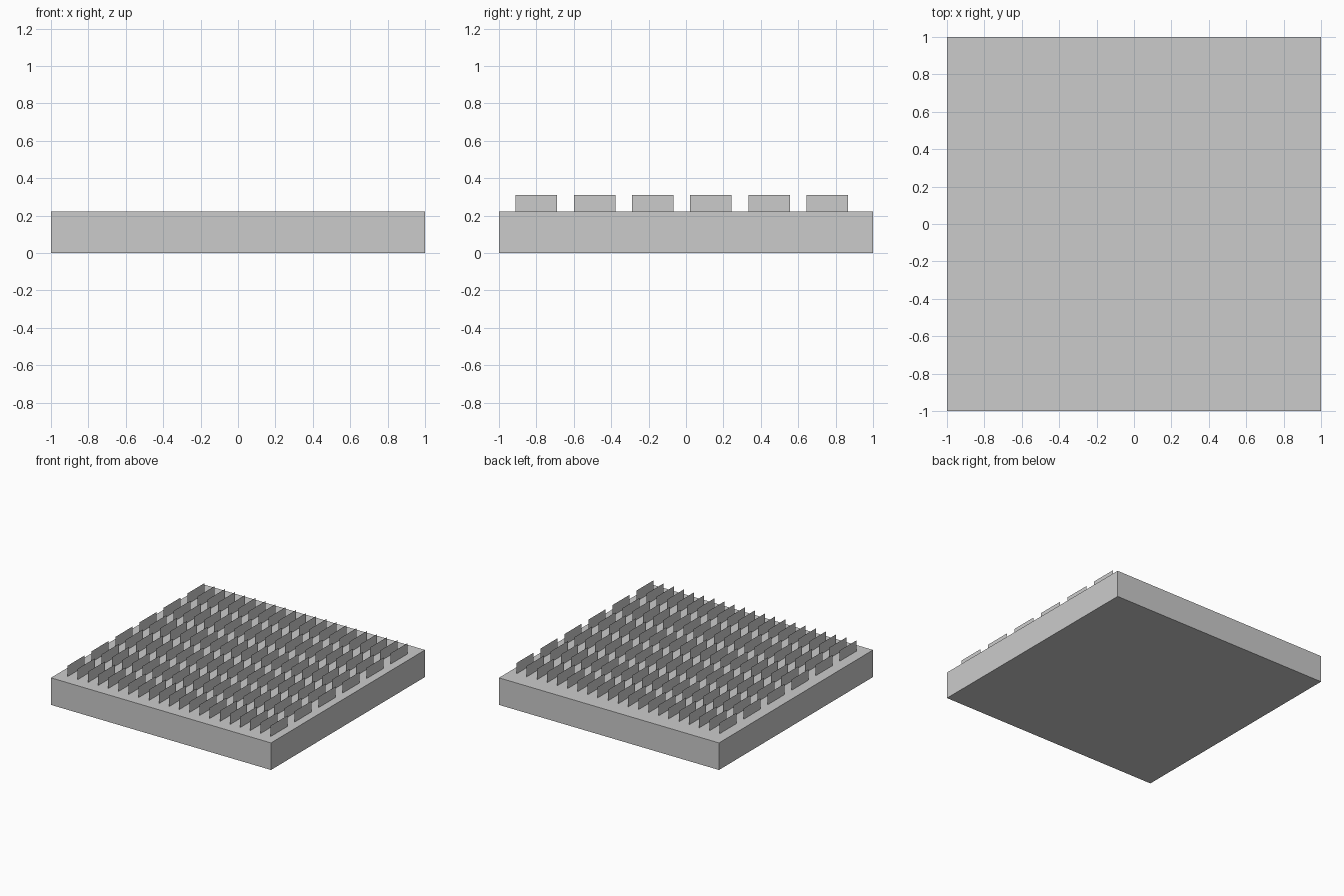
import bpy
import bmesh
from mathutils import Vector

cube = bpy.data.objects.get("Cube")
if cube:
    bpy.data.objects.remove(cube, do_unlink=True)

U = 1 / 9                      # design unit: the base is 18 x 18 x 2 units
BASE_H = 2 * U
FIN_LENGTH, FIN_HEIGHT = 2 * U, 0.8 * U
COLUMNS, COLUMN_STEP = 21, 0.83 * U
ROWS, ROW_STEP = 6, 2.8 * U
START = -8.2 * U

grey = bpy.data.materials.new("light_grey")
grey.use_nodes = True
colour = (0.6, 0.6, 0.6, 1)
grey.diffuse_color = colour
grey.node_tree.nodes["Principled BSDF"].inputs["Base Color"].default_value = colour


def make_object(name, bm):
    mesh = bpy.data.meshes.new(name)
    bm.to_mesh(mesh)
    bm.free()
    mesh.materials.append(grey)
    obj = bpy.data.objects.new(name, mesh)
    bpy.context.collection.objects.link(obj)
    return obj


def add_array(obj, name, count, offset):
    array = obj.modifiers.new(name, 'ARRAY')
    array.count = count
    array.use_relative_offset = False
    array.use_constant_offset = True
    array.constant_offset_displace = offset


# Square base slab
bm = bmesh.new()
bmesh.ops.create_cube(bm, size=1)
bmesh.ops.scale(bm, vec=(2, 2, BASE_H), verts=bm.verts)
bmesh.ops.translate(bm, vec=(0, 0, BASE_H / 2), verts=bm.verts)
make_object("base_slab", bm)

# One paper-thin upright fin, repeated over the slab in columns and rows
bm = bmesh.new()
corners = [(0, 0), (1, 0), (1, 1), (0, 1)]
bm.faces.new([bm.verts.new(Vector((0, y * FIN_LENGTH, z * FIN_HEIGHT)))
              for y, z in corners])
fins = make_object("cooling_fins", bm)
fins.location = (START, START, BASE_H)
add_array(fins, "columns", COLUMNS, (COLUMN_STEP, 0, 0))
add_array(fins, "rows", ROWS, (0, ROW_STEP, 0))
